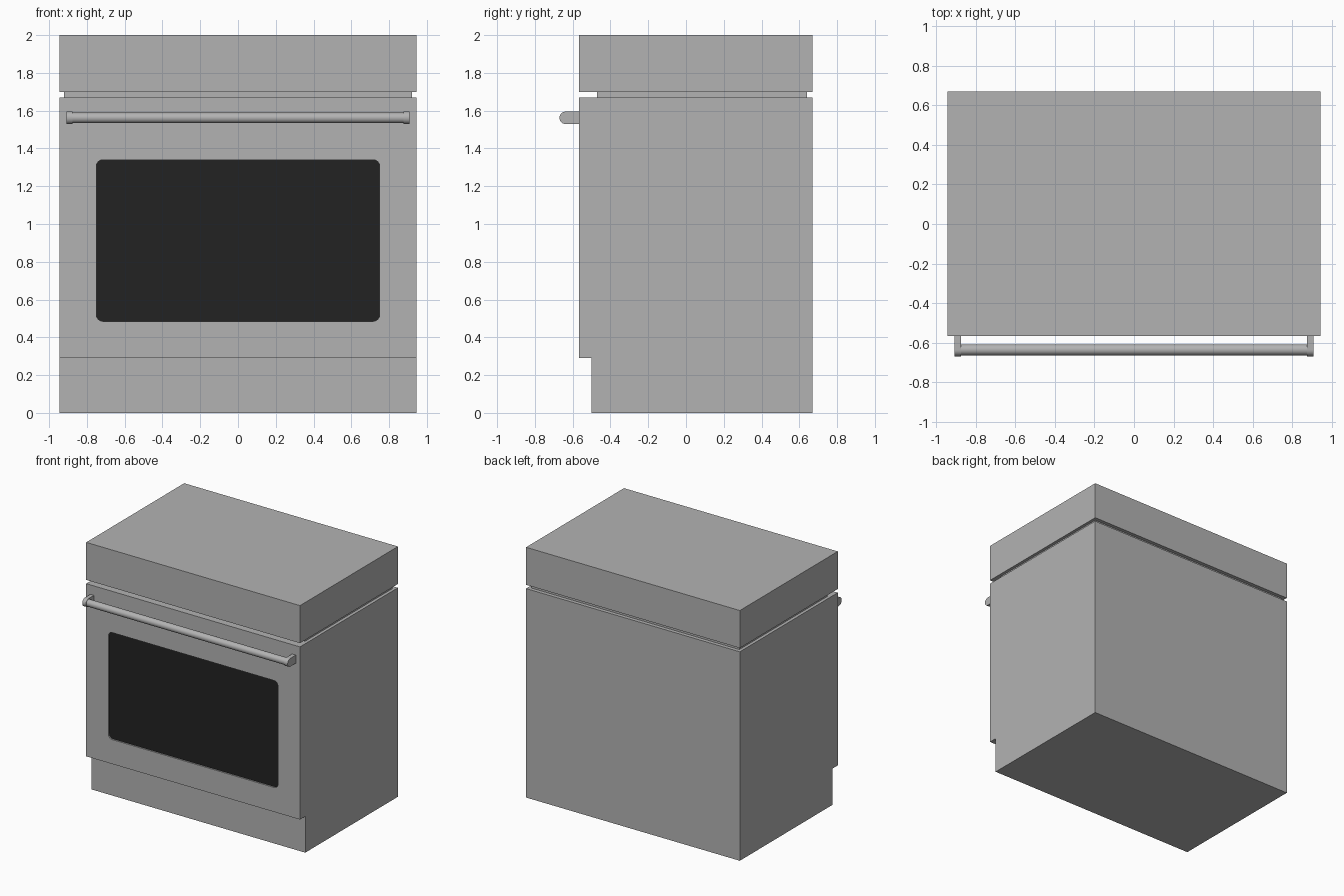
import bpy, bmesh
from math import sin, cos, pi, radians
from mathutils import Vector

old = bpy.data.objects.get("Cube")
if old:
    bpy.data.objects.remove(old, do_unlink=True)


def material(name, rgb):
    m = bpy.data.materials.new(name)
    m.use_nodes = True
    m.diffuse_color = (*rgb, 1)
    m.node_tree.nodes["Principled BSDF"].inputs["Base Color"].default_value = (*rgb, 1)
    return m


steel = material("grey steel", (0.45, 0.45, 0.45))
glass = material("black glass", (0.016, 0.016, 0.016))


def prism(name, outline, vector, mat):
    """Extrude a closed outline of 3D points along a vector."""
    bm = bmesh.new()
    face = bm.faces.new([bm.verts.new(p) for p in outline])
    new = bmesh.ops.extrude_face_region(bm, geom=[face], use_keep_orig=True)["geom"]
    bmesh.ops.translate(bm, vec=vector, verts=[v for v in new if isinstance(v, bmesh.types.BMVert)])
    bmesh.ops.recalc_face_normals(bm, faces=bm.faces)
    mesh = bpy.data.meshes.new(name)
    bm.to_mesh(mesh)
    bm.free()
    mesh.materials.append(mat)
    ob = bpy.data.objects.new(name, mesh)
    bpy.context.collection.objects.link(ob)
    return ob


def box(name, half_x, y0, y1, z0, z1, mat):
    corners = [(-half_x, y0, z0), (half_x, y0, z0), (half_x, y1, z0), (-half_x, y1, z0)]
    return prism(name, corners, (0, 0, z1 - z0), mat)


def rounded_rect(half_x, z0, z1, r, y, steps=6):
    """Rounded rectangle standing in the xz plane."""
    centres = [(half_x - r, z1 - r), (r - half_x, z1 - r), (r - half_x, z0 + r), (half_x - r, z0 + r)]
    return [(cx + r * cos(a), y, cz + r * sin(a))
            for q, (cx, cz) in enumerate(centres)
            for a in [(q + i / steps) * pi / 2 for i in range(steps + 1)]]


def smooth(ob):
    bpy.ops.object.select_all(action="DESELECT")
    ob.select_set(True)
    bpy.context.view_layer.objects.active = ob
    bpy.ops.object.shade_smooth_by_angle(angle=radians(40))


W, FRONT, BACK, KICK = 0.945, -0.567, 0.67, -0.5
RECESS = 0.015

# Oven body: side profile with the kick step, extruded across the width
profile = [(KICK, 0), (BACK, 0), (BACK, 1.67), (FRONT, 1.67), (FRONT, 0.29), (KICK, 0.29)]
body = prism("oven_body", [(-W, y, z) for y, z in profile], (2 * W, 0, 0), steel)

# Recess for the window, cut with a rounded block
cutter = prism("window_cutter", rounded_rect(0.75, 0.485, 1.34, 0.035, FRONT - 0.1),
               (0, 0.1 + RECESS, 0), steel)
cutter.hide_render = True
cut = body.modifiers.new("window_recess", "BOOLEAN")
cut.operation, cut.object, cut.solver = "DIFFERENCE", cutter, "EXACT"
bpy.context.view_layer.objects.active = body
bpy.ops.object.modifier_apply(modifier=cut.name)
bpy.data.objects.remove(cutter, do_unlink=True)

# Glass pane on the recess floor
prism("window_glass", rounded_rect(0.75, 0.485, 1.34, 0.035, FRONT + RECESS - 0.003),
      (0, 0.003, 0), glass)

# Shadow gap and top block
box("recessed_neck", 0.92, -0.47, 0.64, 1.67, 1.70, steel)
box("top_block", W, FRONT, BACK, 1.70, 2.0, steel)

# Handle: two round-nosed brackets and a round bar
R, HZ = 0.033, 1.562
HY = -0.67 + R
nose = [(HY - R * sin(pi * i / 16), HZ + R * cos(pi * i / 16)) for i in range(17)]
outline = [(FRONT, HZ + R)] + nose + [(FRONT, HZ - R)]
for side, x in (("right", -0.908), ("left", 0.876)):
    smooth(prism(side + "_handle_bracket", [(x, y, z) for y, z in outline], (0.032, 0, 0), steel))

bpy.ops.mesh.primitive_cylinder_add(vertices=32, radius=0.028, depth=1.76,
                                    location=(0, HY, HZ), rotation=(0, pi / 2, 0))
bar = bpy.context.object
bar.name = "handle_bar"
bar.data.materials.append(steel)
smooth(bar)
